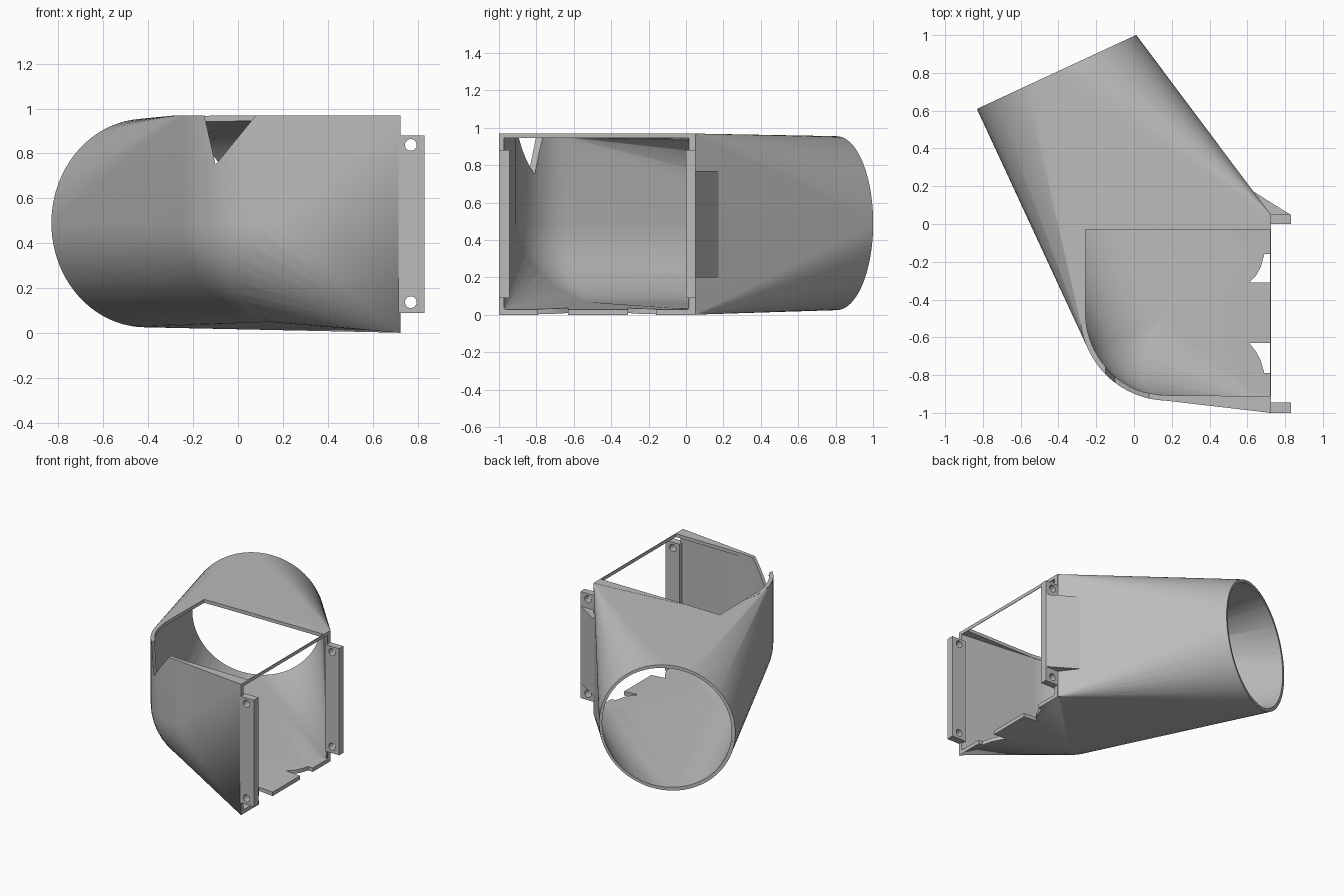
import bpy, bmesh, math
from mathutils import Vector

if "Cube" in bpy.data.objects:
    bpy.data.objects.remove(bpy.data.objects["Cube"])

grey = bpy.data.materials.new("plain grey")
grey.diffuse_color = (0.5, 0.5, 0.5, 1)
grey.use_nodes = True
grey.node_tree.nodes["Principled BSDF"].inputs["Base Color"].default_value = grey.diffuse_color

ELBOW = Vector((0.18, -0.47, 0.49))
OUTLET = Vector((-0.41, 0.805, 0.49))
SIDE = Vector((0.907, 0.421, 0))      # across the round outlet
AXIS = Vector((-0.421, 0.907, 0))     # out of the round outlet


def finish(name, bm):
    bmesh.ops.recalc_face_normals(bm, faces=bm.faces)
    me = bpy.data.meshes.new(name)
    bm.to_mesh(me)
    bm.free()
    me.materials.append(grey)
    ob = bpy.data.objects.new(name, me)
    bpy.context.collection.objects.link(ob)
    return ob


def hull(name, pts):
    bm = bmesh.new()
    vs = [bm.verts.new(p) for p in pts]
    res = bmesh.ops.convex_hull(bm, input=vs)
    junk = {g for g in res["geom_interior"] + res["geom_unused"]
            if isinstance(g, bmesh.types.BMVert)}
    bmesh.ops.delete(bm, geom=list(junk), context='VERTS')
    return finish(name, bm)


def prism(name, poly, axis, lo, hi):
    """Extrude a 2D polygon along z, or along y with the polygon in xz."""
    put = (lambda a, b, t: (a, b, t)) if axis == 'z' else (lambda a, b, t: (a, t, b))
    bm = bmesh.new()
    f = bm.faces.new([bm.verts.new(put(a, b, lo)) for a, b in poly])
    ext = bmesh.ops.extrude_face_region(bm, geom=[f])
    vs = [g for g in ext["geom"] if isinstance(g, bmesh.types.BMVert)]
    bmesh.ops.translate(bm, verts=vs, vec=Vector(put(0, 0, hi - lo)))
    return finish(name, bm)


def box(name, x0, x1, y0, y1, z0, z1):
    return prism(name, [(x0, y0), (x1, y0), (x1, y1), (x0, y1)], 'z', z0, z1)


def boolean(ob, other, op='DIFFERENCE'):
    m = ob.modifiers.new("bool", 'BOOLEAN')
    m.operation, m.object, m.solver = op, other, 'EXACT'
    bpy.context.view_layer.update()
    dg = bpy.context.evaluated_depsgraph_get()
    me = bpy.data.meshes.new_from_object(ob.evaluated_get(dg))
    ob.modifiers.clear()
    ob.data = me
    bpy.data.objects.remove(other)


def elbow(r, rz, top):
    """Upright cylinder with a domed bottom."""
    pts = []
    for i in range(64):
        a = math.tau * i / 64
        c, s = math.cos(a), math.sin(a)
        pts.append((ELBOW.x + r * c, ELBOW.y + r * s, top))
        for j in range(12):
            b = math.pi / 2 * j / 12
            pts.append((ELBOW.x + r * c * math.cos(b), ELBOW.y + r * s * math.cos(b),
                        ELBOW.z - rz * math.sin(b)))
    return pts + [(ELBOW.x, ELBOW.y, ELBOW.z - rz)]


def outlet(r, push=0):
    return [OUTLET + AXIS * push + r * (math.cos(a) * SIDE + math.sin(a) * Vector((0, 0, 1)))
            for a in (math.tau * i / 80 for i in range(80))]


def rect(x, ys, z0, z1):
    return [(x, y, z) for y in ys for z in (z0, z1)]


# Duct shell: pipe with back wall, joined to the square inlet, then hollowed
duct = hull("duct_shell", elbow(0.465, 0.445, 0.969) + outlet(0.465)
            + rect(0.724, [0.049], 0.001, 0.969))
boolean(duct, hull("inlet_body", elbow(0.4635, 0.4435, 0.97)
                   + rect(0.725, [-1.0, 0.05], 0, 0.97)), 'UNION')
boolean(duct, hull("pipe_hollow", elbow(0.44, 0.425, 0.944) + outlet(0.44, 0.02)
                   + rect(0.72, [0.015], 0.03, 0.944)))
boolean(duct, hull("inlet_hollow", elbow(0.4385, 0.4235, 0.945)
                   + rect(0.74, [-0.975, 0.016], 0.028, 0.945)))

# Open top with one rounded corner
arc = [(ELBOW.x + 0.437 * math.cos(a), ELBOW.y + 0.437 * math.sin(a))
       for a in (math.pi + math.pi / 2 * i / 20 for i in range(21))]
boolean(duct, prism("top_opening", arc + [(0.8, -0.912), (0.8, -0.03), (-0.257, -0.03)],
                    'z', 0.6, 1.2))

# V-shaped split in the front corner
boolean(duct, prism("front_split", [(-0.157, 1.0), (-0.1, 0.75), (0.105, 1.0)],
                    'y', -1.1, -0.65))

# Two notches in the floor edge
for y, d in ((-0.16, -1), (-0.79, 1)):
    poly = [(0.8, y), (0.69, y), (0.67, y + d * 0.07), (0.645, y + d * 0.115),
            (0.61, y + d * 0.15), (0.8, y + d * 0.15)]
    if d == 1:      # second notch leans the same way as the first
        poly = [(0.8, y), (0.69, y), (0.67, y + 0.07), (0.645, y + 0.115),
                (0.61, y + 0.16), (0.8, y + 0.16)]
    boolean(duct, prism("floor_notch", poly, 'z', -0.1, 0.2))

# Thin bar over the inlet
bar = box("inlet_top_bar", 0.721, 0.725, -0.99, 0.04, 0.945, 0.97)

# Mounting flanges with screw holes
parts = [duct, bar]
for name, y0, y1 in (("front_flange", -1.0, -0.945), ("back_flange", 0.0, 0.05)):
    fl = box(name, 0.715, 0.83, y0, y1, 0.09, 0.88)
    for z in (0.137, 0.838):
        ring = [(0.77 + 0.026 * math.cos(math.tau * i / 32),
                 z + 0.026 * math.sin(math.tau * i / 32)) for i in range(32)]
        boolean(fl, prism("screw_hole", ring, 'y', y0 - 0.1, y1 + 0.1))
    parts.append(fl)

# Wedge that braces the back flange
parts.append(prism("flange_brace", [(0.62, 0.18), (0.72, 0.045), (0.83, 0.048)],
                   'z', 0.2, 0.77))

for ob in parts:
    bpy.ops.object.select_all(action='DESELECT')
    ob.select_set(True)
    bpy.context.view_layer.objects.active = ob
    bpy.ops.object.shade_smooth_by_angle(angle=math.radians(25))
